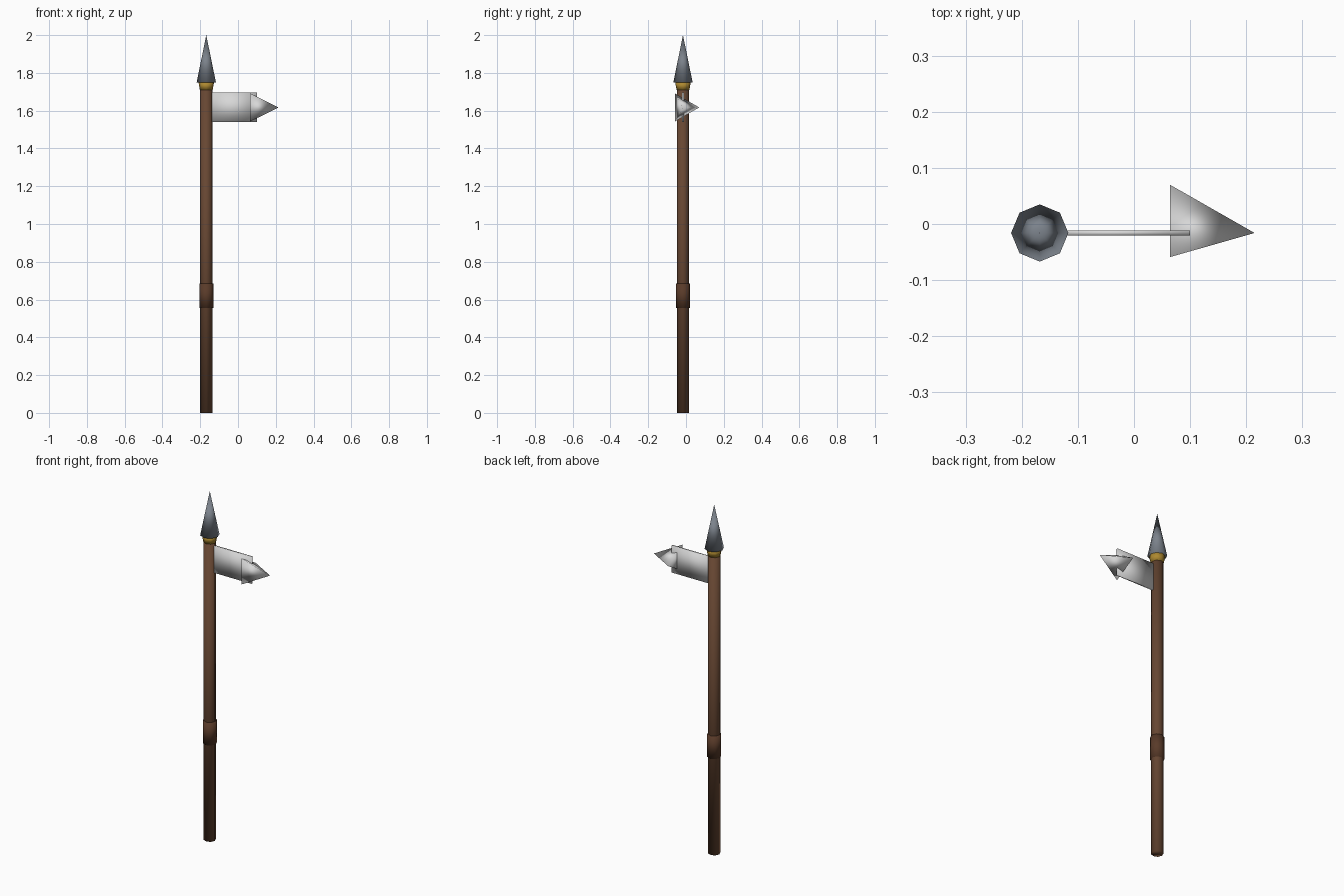
import bpy, math

if "Cube" in bpy.data.objects:
    bpy.data.objects.remove(bpy.data.objects["Cube"])

PX, PY = -0.168, -0.016     # shaft axis


def material(name, rgb):
    m = bpy.data.materials.new(name)
    m.diffuse_color = (*rgb, 1)
    m.use_nodes = True
    m.node_tree.nodes["Principled BSDF"].inputs["Base Color"].default_value = m.diffuse_color
    return m


wood = material("wood brown", (0.135, 0.062, 0.032))
leather = material("dark leather", (0.10, 0.043, 0.022))
gold = material("gold", (0.42, 0.25, 0.03))
steel = material("blue grey steel", (0.20, 0.225, 0.26))
silver = material("light silver", (0.68, 0.68, 0.68))


def finish(name, mat):
    o = bpy.context.object
    o.name = name
    o.data.materials.append(mat)
    bpy.ops.object.shade_smooth()
    return o


def tapered(name, mat, z0, z1, r0, r1):
    """Eight-sided section of the spear, corners on the axes."""
    bpy.ops.mesh.primitive_cone_add(vertices=8, radius1=r0, radius2=r1, depth=z1 - z0,
                                    location=(PX, PY, (z0 + z1) / 2))
    return finish(name, mat)


# Spear stack, bottom to top
tapered("shaft", wood, 0, 1.725, 0.032, 0.032)
tapered("grip", leather, 0.555, 0.685, 0.037, 0.037)
tapered("collar", gold, 1.71, 1.75, 0.034, 0.041)
tapered("spear_tip", steel, 1.75, 2.0, 0.051, 0)

# Thin side blade plate, rooted inside the shaft
x0, x1 = -0.15, 0.10
bpy.ops.mesh.primitive_cube_add(size=1, location=((x0 + x1) / 2, PY, 1.618))
bpy.context.object.scale = (x1 - x0, 0.009, 0.155)
bpy.ops.object.transform_apply(location=False, rotation=False, scale=True)
finish("side_blade", silver)

# Three-sided spike pointing +x, one corner towards +y
bpy.ops.mesh.primitive_cone_add(vertices=3, radius1=0.086, radius2=0, depth=0.151)
spike = finish("side_spike", silver)
for v in spike.data.vertices:
    a, b, c = v.co
    v.co = (c, a, b)
# make sure one corner points to +y
ys = [v.co.y for v in spike.data.vertices if v.co.x < 0]
zs = [v.co.z for v in spike.data.vertices if v.co.x < 0]
turn = math.pi / 2 - math.atan2(zs[0], ys[0]) - math.pi / 2
spike.rotation_euler = (turn, 0, 0)
spike.location = (0.1395, PY, 1.617)
